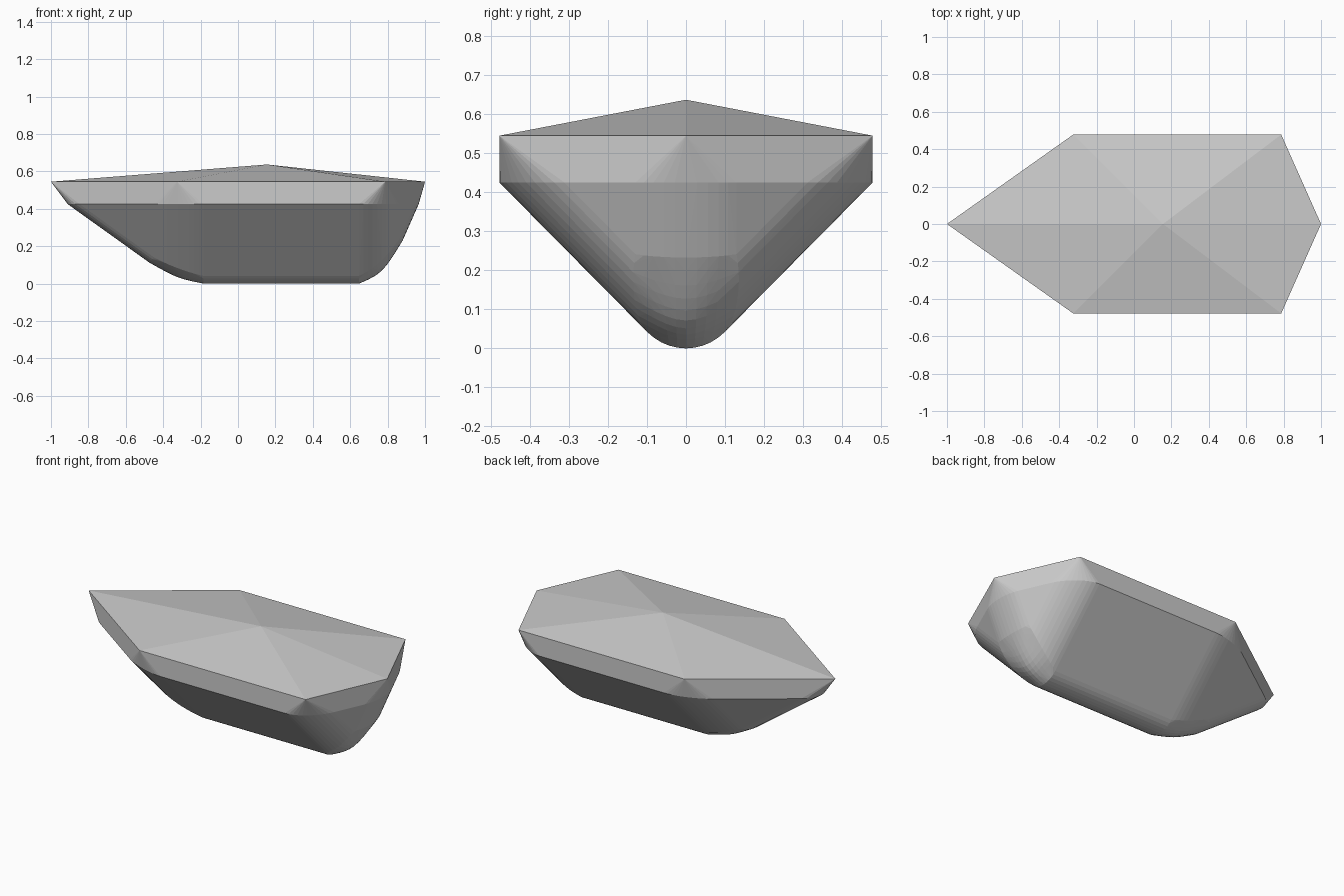
import bpy, bmesh

if "Cube" in bpy.data.objects:
    bpy.data.objects.remove(bpy.data.objects["Cube"])

RIM_Z, SHOULDER_Z, PEAK_Z = 0.545, 0.425, 0.637
KEEL_Z, ROUND = -0.058, 0.14
plan = [(-1, 0), (-0.325, -0.478), (0.787, -0.478),
        (1, 0), (0.787, 0.478), (-0.325, 0.478)]

# V-shaped lower hull: hexagonal rim running down to a keel edge
bm = bmesh.new()
rim = [bm.verts.new((x, y, SHOULDER_Z)) for x, y in plan]
bow = bm.verts.new((-0.325, 0, KEEL_Z))
stern = bm.verts.new((0.787, 0, KEEL_Z))
ends = [bow, bow, stern, stern, stern, bow]
bm.faces.new(rim)
for i in range(6):
    j = (i + 1) % 6
    loop = [rim[j], rim[i], ends[i]]
    if ends[j] is not ends[i]:
        loop.append(ends[j])
    bm.faces.new(loop)
bmesh.ops.recalc_face_normals(bm, faces=bm.faces[:])

# round the keel and the ribs, leaving the shoulder sharp
edges = [e for e in bm.edges if any(v in (bow, stern) for v in e.verts)]
bmesh.ops.bevel(bm, geom=edges, offset=ROUND, offset_type='OFFSET',
                segments=10, profile=0.5, affect='EDGES', clamp_overlap=False)

# sharp upper rim and low faceted crown, skinned onto the rounded hull
for x, y in plan:
    bm.verts.new((x, y, RIM_Z))
bm.verts.new((0.155, 0, PEAK_Z))
points = [v.co.copy() for v in bm.verts]
bm.free()

bm = bmesh.new()
for p in points:
    bm.verts.new(p)
bmesh.ops.remove_doubles(bm, verts=bm.verts[:], dist=0.0005)
bmesh.ops.convex_hull(bm, input=bm.verts[:])
loose = [v for v in bm.verts if not v.link_faces]
bmesh.ops.delete(bm, geom=loose, context='VERTS')
bmesh.ops.recalc_face_normals(bm, faces=bm.faces[:])

# stand it on the ground
low = min(v.co.z for v in bm.verts)
bmesh.ops.translate(bm, verts=bm.verts[:], vec=(0, 0, -low))

mesh = bpy.data.meshes.new("faceted_hull")
bm.to_mesh(mesh)
bm.free()
hull = bpy.data.objects.new("faceted_hull", mesh)
bpy.context.collection.objects.link(hull)
